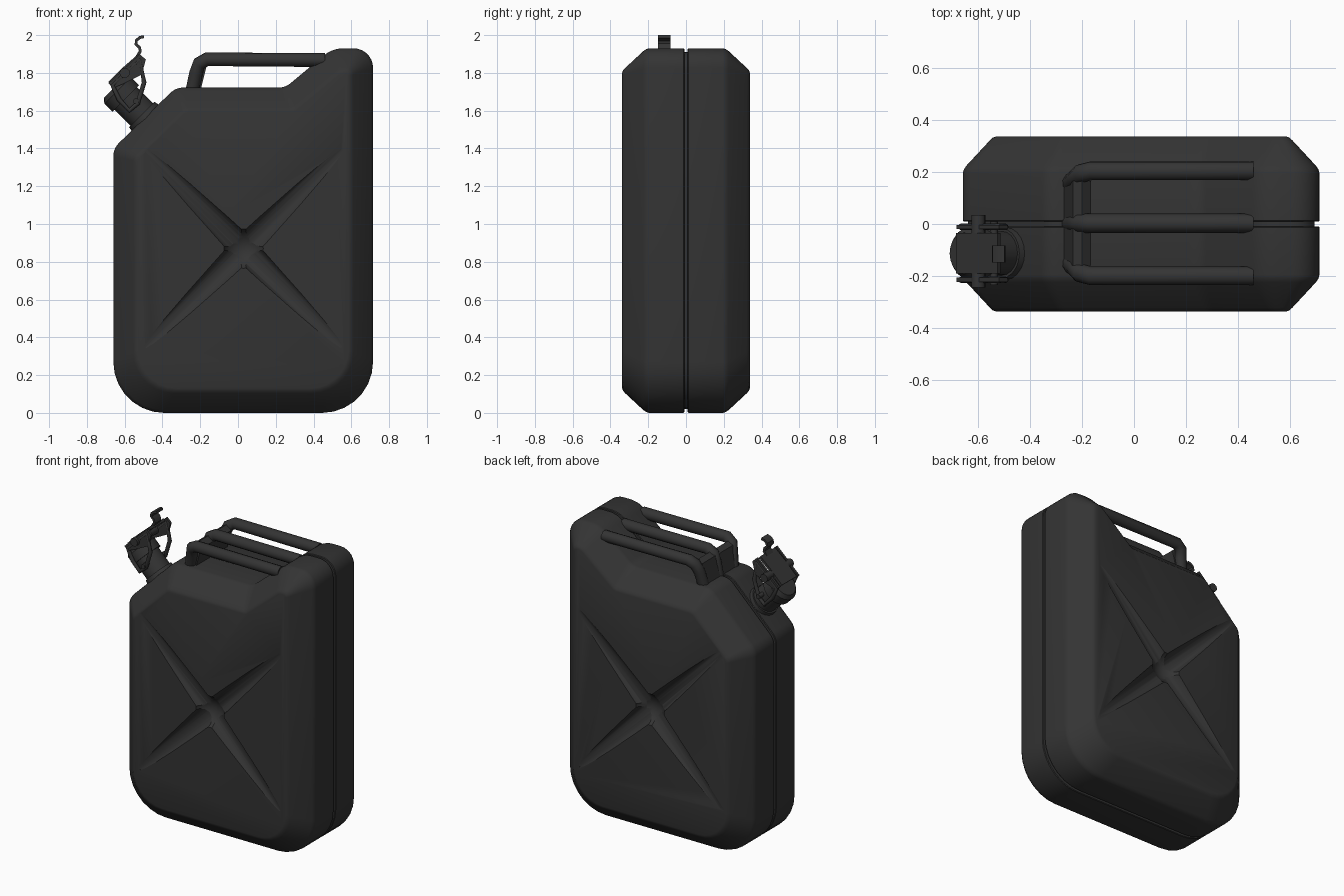
import bpy, bmesh, math
from mathutils import Vector, Matrix

if "Cube" in bpy.data.objects:
    bpy.data.objects.remove(bpy.data.objects["Cube"])

mat = bpy.data.materials.new("dark grey paint")
mat.use_nodes = True
COLOUR = (0.034, 0.034, 0.034, 1)
mat.diffuse_color = COLOUR
bsdf = mat.node_tree.nodes["Principled BSDF"]
bsdf.inputs["Base Color"].default_value = COLOUR
bsdf.inputs["Roughness"].default_value = 0.7


def finish(bm, name, angle=35):
    bmesh.ops.recalc_face_normals(bm, faces=bm.faces)
    mesh = bpy.data.meshes.new(name)
    bm.to_mesh(mesh)
    bm.free()
    ob = bpy.data.objects.new(name, mesh)
    bpy.context.collection.objects.link(ob)
    mesh.materials.append(mat)
    smooth(ob, angle)
    return ob


def smooth(ob, angle):
    bpy.ops.object.select_all(action='DESELECT')
    ob.select_set(True)
    bpy.context.view_layer.objects.active = ob
    bpy.ops.object.shade_smooth_by_angle(angle=math.radians(angle))


def add_cone(bm, a, b, r1, r2, n=20):
    a, b = Vector(a), Vector(b)
    rot = (b - a).to_track_quat('Z', 'Y').to_matrix().to_4x4()
    bmesh.ops.create_cone(bm, cap_ends=True, segments=n, radius1=r1, radius2=r2,
                          depth=(b - a).length, matrix=Matrix.Translation((a + b) / 2) @ rot)


def cylinder(name, a, b, r, r2=None, n=20):
    bm = bmesh.new()
    add_cone(bm, a, b, r, r if r2 is None else r2, n)
    return finish(bm, name)


def loft(bm, rings, closed=True):
    loops = [[bm.verts.new(p) for p in ring] for ring in rings]
    n = len(loops[0])
    for a, b in zip(loops, loops[1:]):
        for i in range(n):
            bm.faces.new((a[i], a[(i + 1) % n], b[(i + 1) % n], b[i]))
    bm.faces.new(loops[0])
    bm.faces.new(loops[-1])


def tube(name, points, radius, cyclic=False):
    cu = bpy.data.curves.new(name, 'CURVE')
    cu.dimensions = '3D'
    cu.bevel_depth = radius
    cu.bevel_resolution = 3
    cu.use_fill_caps = True
    sp = cu.splines.new('POLY')
    sp.points.add(len(points) - 1)
    for p, co in zip(sp.points, points):
        p.co = (*co, 1)
    sp.use_cyclic_u = cyclic
    ob = bpy.data.objects.new(name, cu)
    bpy.context.collection.objects.link(ob)
    cu.materials.append(mat)
    bpy.ops.object.select_all(action='DESELECT')
    ob.select_set(True)
    bpy.context.view_layer.objects.active = ob
    bpy.ops.object.convert(target='MESH')
    smooth(bpy.context.object, 50)


def plate(name, outline, y0, y1):
    bm = bmesh.new()
    loft(bm, [[(x, y, z) for x, z in outline] for y in (y0, y1)])
    return finish(bm, name)


def strip(name, path, y0, y1, t):
    # Thin sheet following a path in the side plane
    pts = [Vector(p) for p in path]
    sides = []
    for i, p in enumerate(pts):
        d = (pts[min(i + 1, len(pts) - 1)] - pts[max(i - 1, 0)]).normalized()
        sides.append(Vector((-d.y, d.x)) * t / 2)
    outline = [p + s for p, s in zip(pts, sides)]
    outline += [p - s for p, s in reversed(list(zip(pts, sides)))]
    return plate(name, outline, y0, y1)


# Body outline: corner x, corner z, corner radius
CORNERS = [(-.66, 0, .27), (.715, 0, .27), (.715, 1.93, .13), (.5, 1.93, .16),
           (.25, 1.722, .1), (-.33, 1.722, .1), (-.66, 1.4, .1)]


def outline(inset, steps=7):
    pts = [Vector(c[:2]) for c in CORNERS]
    n = len(pts)
    moved = []
    for i, p in enumerate(pts):
        d0, d1 = (p - pts[i - 1]).normalized(), (pts[(i + 1) % n] - p).normalized()
        n0, n1 = Vector((-d0.y, d0.x)), Vector((-d1.y, d1.x))
        moved.append(p + (n0 + n1) * inset / (1 + n0.dot(n1)))
    result = []
    for i, p in enumerate(moved):
        a, b = moved[i - 1] - p, moved[(i + 1) % n] - p
        half = a.angle(b) / 2
        r = max(CORNERS[i][2] - inset * .5, .05)
        t = min(r / math.tan(half), .48 * a.length, .48 * b.length)
        r = t * math.tan(half)
        a.normalize()
        b.normalize()
        c = p + (a + b).normalized() * r / math.sin(half)
        s, e = p + a * t - c, p + b * t - c
        turn = s.angle_signed(e)
        for k in range(steps + 1):
            w = -turn * k / steps
            result.append(c + Vector((s.x * math.cos(w) - s.y * math.sin(w),
                                      s.x * math.sin(w) + s.y * math.cos(w))))
    return result


# Body: two pressed halves meeting in a recessed seam
half = [(.009, .02), (.009, .004), (.013, 0), (.195, 0), (.21, .004), (.225, .014),
        (.322, .104), (.333, .116), (.338, .13)]
sections = [(-y, i) for y, i in reversed(half)] + half
bm = bmesh.new()
loft(bm, [[(p.x, y, p.y) for p in outline(i)] for y, i in sections])
body = finish(bm, "body")

# Pressed cross on both broad faces, deepest in the middle
bm = bmesh.new()
for s in (-1, 1):
    for sx in (-1, 1):
        for sz in (-1, 1):
            add_cone(bm, (.03, s * .35, .87), (.03 + sx * .52, s * .374, .87 + sz * .52), .07, .037, 24)
    bmesh.ops.create_uvsphere(bm, u_segments=24, v_segments=16, radius=.115,
                              matrix=Matrix.Translation((.03, s * .385, .87)))
cutter = finish(bm, "cross_cutter")
cutter.hide_render = True
mod = body.modifiers.new("cross", 'BOOLEAN')
mod.operation = 'DIFFERENCE'
mod.solver = 'EXACT'
mod.use_self = True
mod.object = cutter
bpy.context.view_layer.objects.active = body
bpy.ops.object.modifier_apply(modifier=mod.name)
bpy.data.objects.remove(cutter)
smooth(body, 32)

# Three carrying bars joined by a sloping web
for name, y, yf in (("front", -.2, -.15), ("middle", .003, .003), ("back", .205, .155)):
    tube(name + "_handle_bar", [(-.245, yf, 1.69), (-.222, yf + (y - yf) * .4, 1.8),
         (-.205, yf + (y - yf) * .8, 1.85), (-.165, y, 1.872), (.46, y, 1.868)], .037)
plate("handle_web", [(-.275, 1.7), (-.235, 1.85), (-.2, 1.87), (-.165, 1.84), (-.2, 1.7)], -.16, .165)

# Spout along the sloping shoulder's normal
Y = -.113
AXIS = Vector((-.7071, 0, .7071))
BASE = Vector((-.495, Y, 1.565))


def along(t):
    return BASE + AXIS * t


cylinder("neck_flange", along(-.03), along(.02), .105, .095)
cylinder("neck", along(0), along(.17), .085)
cylinder("cap_rim", along(.14), along(.2), .1)
cylinder("cap_top", along(.2), along(.225), .1, .08)

# Locking clamp: side loops, cheeks, hinge pins and curled lever
for name, y in (("front", -.215), ("back", -.011)):
    tube(name + "_clamp_loop", [(-.665, y, 1.735), (-.52, y, 1.87), (-.497, y, 1.75),
         (-.53, y, 1.64), (-.575, y, 1.6), (-.63, y, 1.66)], .013, True)
    plate(name + "_clamp_cheek", [(-.685, 1.745), (-.66, 1.72), (-.6, 1.745), (-.51, 1.79),
          (-.488, 1.87), (-.52, 1.9)], y - .008, y + .008)
cylinder("hinge_pin", (-.6, -.245, 1.8), (-.6, .035, 1.8), .027, n=16)
cylinder("lower_pin", (-.54, -.235, 1.65), (-.54, .01, 1.65), .015, n=12)
strip("lever_plate", [(-.68, 1.745), (-.6, 1.825), (-.52, 1.895)], -.19, -.035, .018)
strip("lever_tab", [(-.535, 1.885), (-.517, 1.915), (-.522, 1.935), (-.54, 1.952),
      (-.538, 1.972), (-.52, 1.987), (-.498, 1.992)], -.148, -.083, .016)
